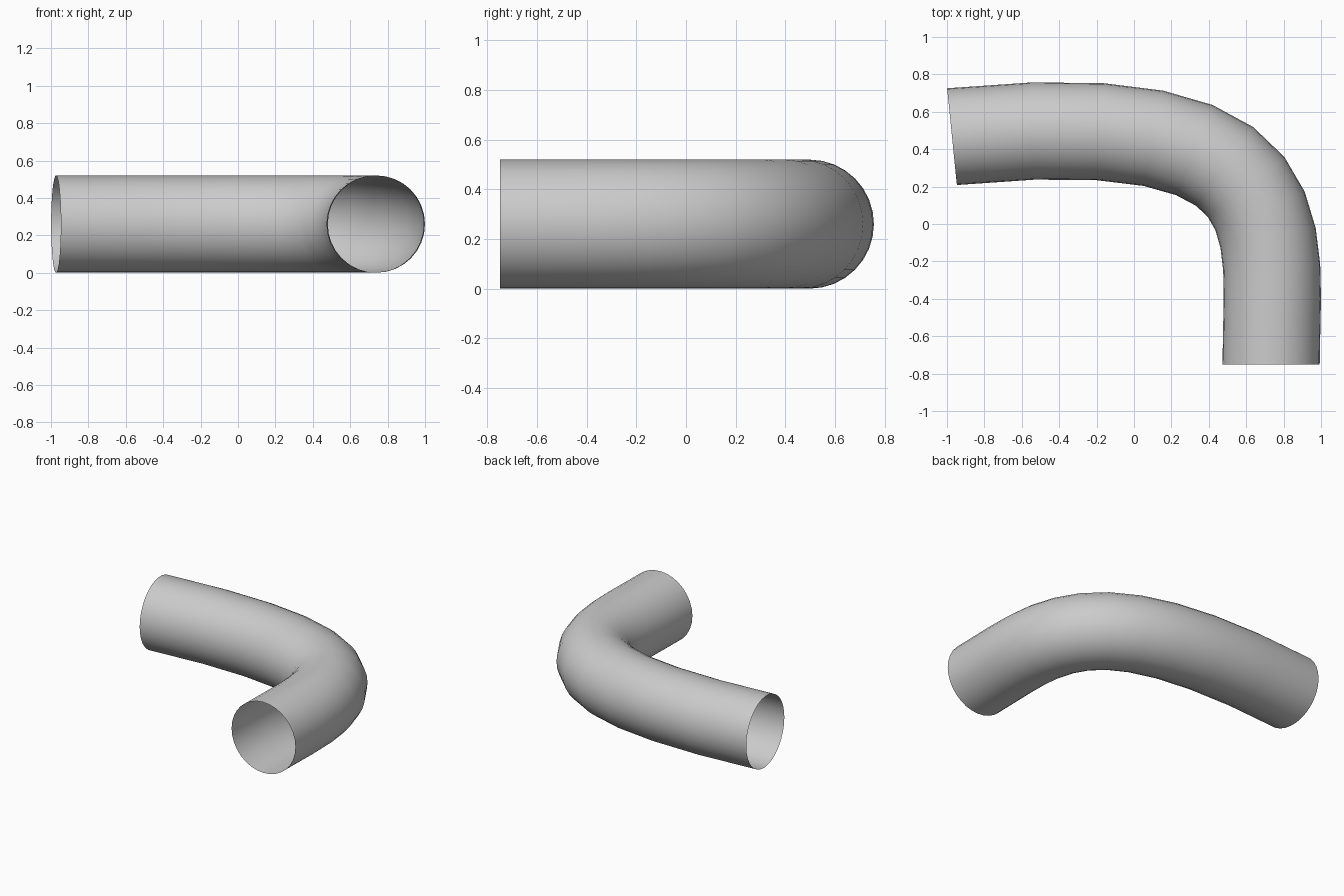
import bpy
from mathutils import Vector

if "Cube" in bpy.data.objects:
    bpy.data.objects.remove(bpy.data.objects["Cube"])

RADIUS = 0.26

# Centre line of the pipe: one Bezier span, start point / handle / handle / end point
start, out_handle, in_handle, end = [
    Vector((x, y, RADIUS))
    for x, y in ((-0.973, 0.467), (0.945, 0.66), (0.733, -0.037), (0.733, -0.75))
]

curve = bpy.data.curves.new("bent_pipe", "CURVE")
curve.dimensions = "3D"
curve.resolution_u = 12
curve.fill_mode = "FULL"
curve.bevel_depth = RADIUS
curve.bevel_resolution = 14
curve.use_fill_caps = False  # both ends stay open

spline = curve.splines.new("BEZIER")
spline.bezier_points.add(1)
first, last = spline.bezier_points
for p in (first, last):
    p.handle_left_type = p.handle_right_type = "FREE"
first.co, first.handle_right = start, out_handle
first.handle_left = start - (out_handle - start)
last.co, last.handle_left = end, in_handle
last.handle_right = end + (end - in_handle)

# Turn the swept curve into a smooth open tube
pipe = bpy.data.objects.new("bent_pipe", curve)
bpy.context.collection.objects.link(pipe)
bpy.context.view_layer.objects.active = pipe
pipe.select_set(True)
bpy.ops.object.convert(target="MESH")
bpy.ops.object.shade_smooth()
